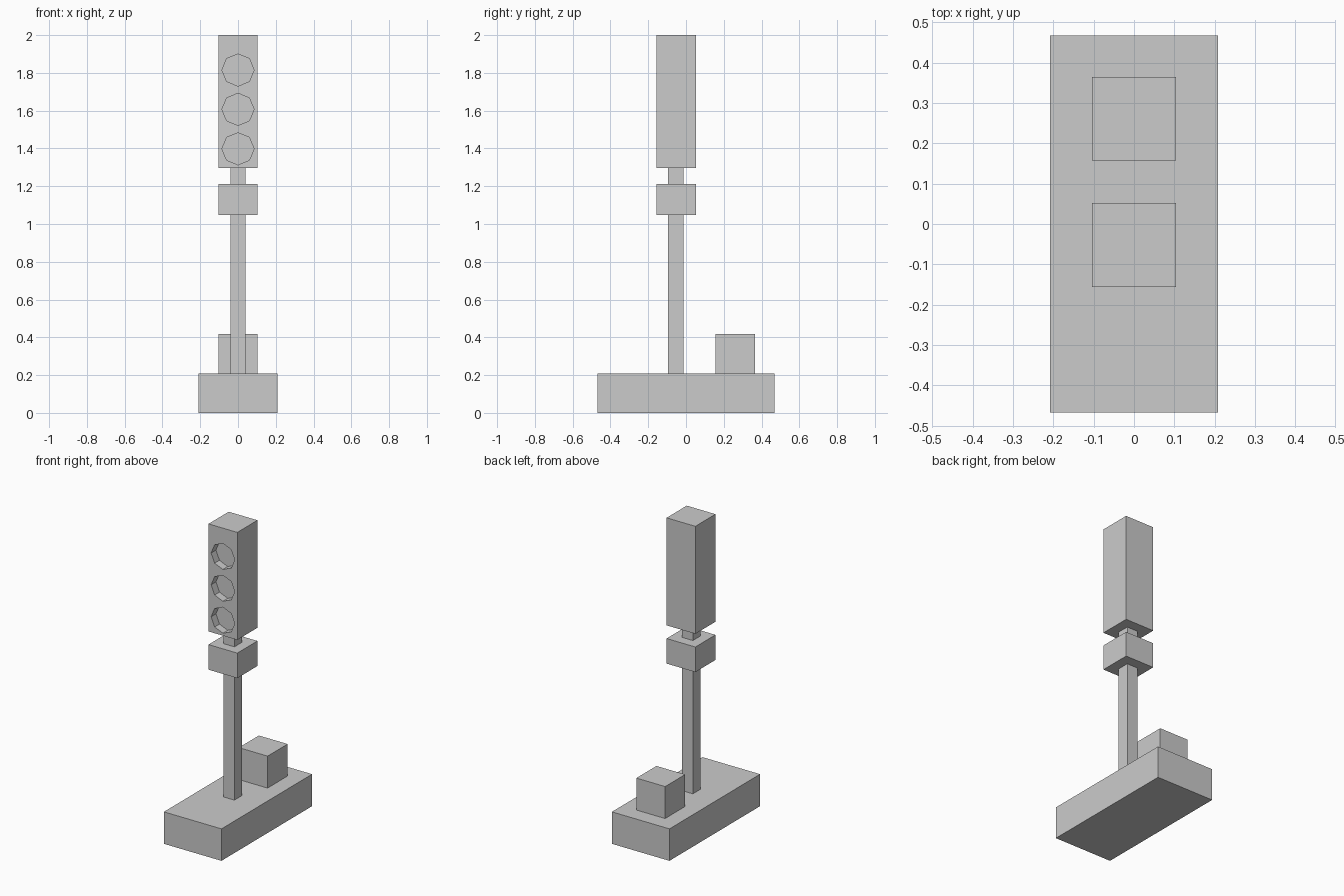
import bpy
import math

if "Cube" in bpy.data.objects:
    bpy.data.objects.remove(bpy.data.objects["Cube"])


def box(name, x, y, z):
    """Box spanning the given (min, max) ranges."""
    spans = (x, y, z)
    bpy.ops.mesh.primitive_cube_add(size=1, location=[(a + b) / 2 for a, b in spans])
    ob = bpy.context.object
    ob.name = name
    ob.scale = [b - a for a, b in spans]
    bpy.ops.object.transform_apply(location=False, rotation=False, scale=True)
    return ob


HEAD_X = (-0.104, 0.104)
HEAD_Y = (-0.156, 0.052)
LAMP_RADIUS = 0.085
LAMP_DEPTH = 0.05

# Base slab with the small block at the back
box("base", (-0.208, 0.208), (-0.468, 0.468), (0, 0.209))
box("rear_block", HEAD_X, (0.157, 0.364), (0.209, 0.418))

# Pole with its collar
box("pole", (-0.04, 0.04), (-0.094, -0.014), (0.209, 1.297))
box("collar", HEAD_X, HEAD_Y, (1.047, 1.211))

# Signal head
head = box("signal_head", HEAD_X, HEAD_Y, (1.297, 2.0))

# Three octagonal lamp recesses cut into the front
for i, z in enumerate((1.815, 1.607, 1.398)):
    bpy.ops.mesh.primitive_cylinder_add(
        vertices=8, radius=LAMP_RADIUS, depth=2 * LAMP_DEPTH,
        location=(0, HEAD_Y[0], z), rotation=(math.pi / 2, 0, 0))
    cutter = bpy.context.object
    cutter.name = f"lamp_cutter_{i + 1}"
    cutter.hide_render = True
    cutter.display_type = 'WIRE'
    cut = head.modifiers.new(f"lamp_recess_{i + 1}", 'BOOLEAN')
    cut.operation = 'DIFFERENCE'
    cut.solver = 'EXACT'
    cut.object = cutter
